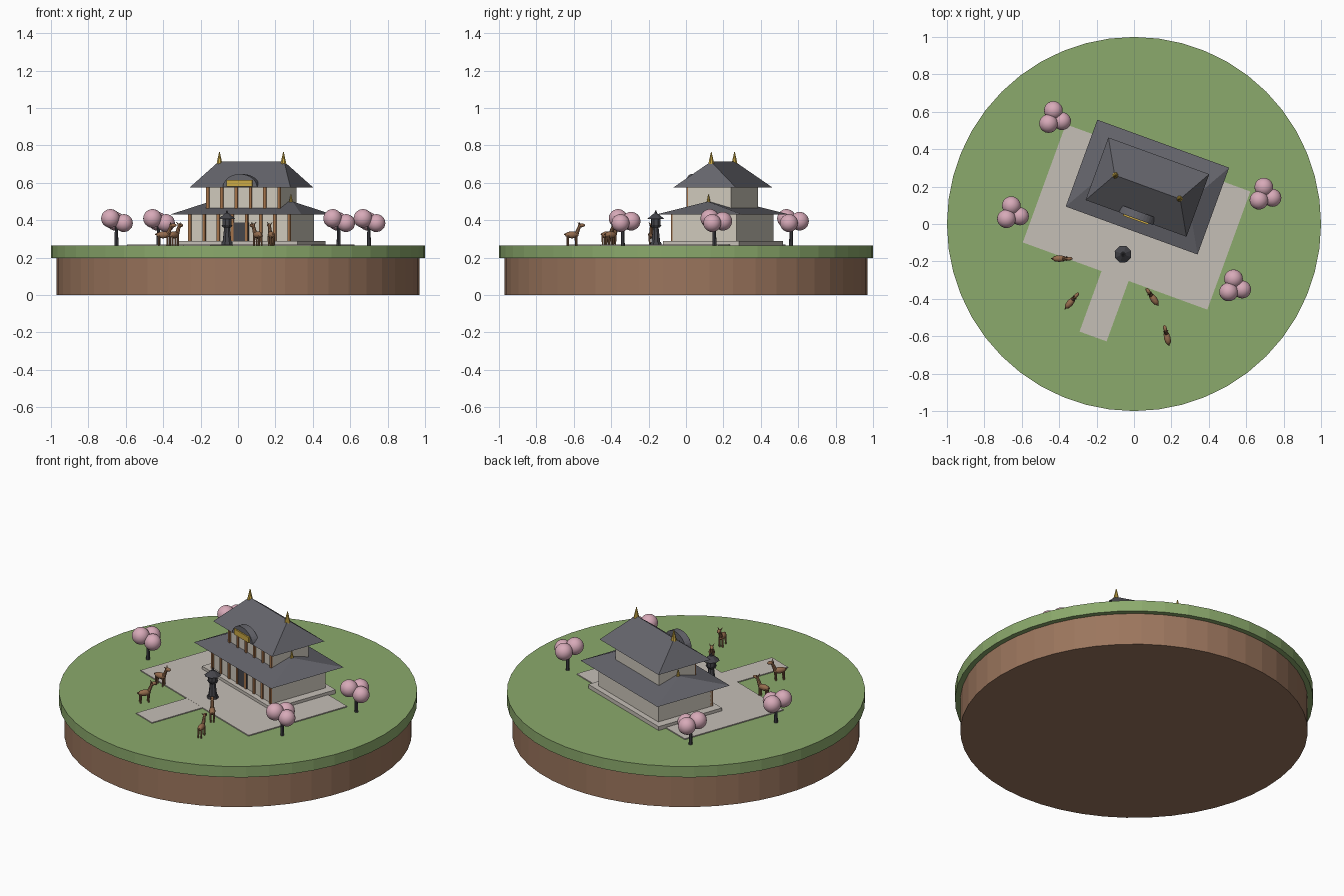
import bpy, bmesh
from math import radians, pi, cos, sin
from mathutils import Matrix, Vector

cube = bpy.data.objects.get("Cube")
if cube:
    bpy.data.objects.remove(cube)


def material(name, *rgb):
    m = bpy.data.materials.new(name)
    m.use_nodes = True
    m.diffuse_color = (*rgb, 1)
    m.node_tree.nodes["Principled BSDF"].inputs["Base Color"].default_value = (*rgb, 1)
    return m


GRASS = material("grass_green", .26, .40, .15)
SOIL = material("soil_brown", .33, .18, .11)
STONE = material("pale_stone", .56, .52, .47)
WALL = material("cream_plaster", .62, .58, .50)
ROOF = material("slate_grey", .13, .13, .15)
GOLD = material("gold", .60, .40, .06)
PINK = material("blossom_pink", .68, .40, .48)
WOOD = material("post_wood", .37, .17, .07)
DARK = material("dark_grey", .06, .06, .07)
FUR = material("fur_brown", .30, .15, .075)


def move(x, y, z=0):
    return Matrix.Translation((x, y, z))


def turn(degrees):
    return Matrix.Rotation(radians(degrees), 4, 'Z')


# Shape helpers: each adds one solid to a bmesh
def box(bm, x, y, z0, z1, hx, hy):
    bmesh.ops.create_cube(bm, size=1, matrix=move(x, y, (z0 + z1) / 2)
                          @ Matrix.Diagonal((2 * hx, 2 * hy, z1 - z0, 1)))


def cone(bm, x, y, z0, z1, r0, r1, sides=8):
    bmesh.ops.create_cone(bm, cap_ends=True, segments=sides, radius1=r0, radius2=r1,
                          depth=z1 - z0, matrix=move(x, y, (z0 + z1) / 2))


def ball(bm, x, y, z, rx, ry, rz, detail=2):
    bmesh.ops.create_icosphere(bm, subdivisions=detail, radius=1,
                               matrix=move(x, y, z) @ Matrix.Diagonal((rx, ry, rz, 1)))


def limb(bm, a, b, r0, r1):
    a, b = Vector(a), Vector(b)
    d = b - a
    bmesh.ops.create_cone(bm, cap_ends=True, segments=8, radius1=r0, radius2=r1, depth=d.length,
                          matrix=Matrix.Translation((a + b) / 2)
                          @ d.to_track_quat('Z', 'Y').to_matrix().to_4x4())


def hip(bm, hx, hy, ridge, z0, z1):
    box(bm, 0, 0, z0, z1, hx, hy)
    for v in bm.verts:
        if v.co.z > (z0 + z1) / 2:
            v.co.x = ridge if v.co.x > 0 else -ridge
            v.co.y = 0
    bmesh.ops.remove_doubles(bm, verts=bm.verts, dist=1e-5)


def part(name, mat, build, place=Matrix(), smooth=False):
    bm = bmesh.new()
    build(bm)
    bmesh.ops.dissolve_degenerate(bm, edges=bm.edges, dist=1e-6)
    bmesh.ops.recalc_face_normals(bm, faces=bm.faces)
    bm.transform(place)
    mesh = bpy.data.meshes.new(name)
    for f in bm.faces:
        f.smooth = smooth
    bm.to_mesh(mesh)
    bm.free()
    mesh.materials.append(mat)
    ob = bpy.data.objects.new(name, mesh)
    bpy.context.collection.objects.link(ob)
    return ob


GROUND = .264
SITE = turn(-20)
TEMPLE = SITE @ move(0, .21)

# Round island
part("soil_base", SOIL, lambda bm: cone(bm, 0, 0, 0, .2, .97, .97, 48))
part("grass_disc", GRASS, lambda bm: cone(bm, 0, 0, .197, GROUND, 1, 1, 48))

# Paving
part("courtyard", STONE, lambda bm: box(bm, 0, .04, .255, .27, .525, .336), SITE)
part("path", STONE, lambda bm: box(bm, 0, -.465, .255, .2695, .077, .175), SITE)

# Hall body
part("platform", STONE, lambda bm: box(bm, 0, 0, .26, .288, .342, .216), TEMPLE)
part("lower_walls", WALL, lambda bm: box(bm, 0, 0, .285, .435, .29, .182), TEMPLE)
part("upper_walls", WALL, lambda bm: box(bm, 0, 0, .43, .58, .211, .122), TEMPLE)
part("door", DARK, lambda bm: box(bm, 0, -.184, .288, .388, .052, .004), TEMPLE)


def post_row(count, span, y, z0, z1):
    def build(bm):
        for i in range(count):
            box(bm, span * (2 * i / (count - 1) - 1), y, z0, z1, .008, .008)
    return build


part("lower_posts", WOOD, post_row(8, .282, -.183, .288, .432), TEMPLE)
part("upper_posts", WOOD, post_row(6, .203, -.123, .45, .576), TEMPLE)

# Hipped roofs with ridge finials
part("lower_roof", ROOF, lambda bm: hip(bm, .375, .247, .235, .43, .5), TEMPLE)
part("upper_roof", ROOF, lambda bm: hip(bm, .287, .178, .186, .575, .714), TEMPLE)


def finials(x, z0, z1, r):
    def build(bm):
        for side in (-1, 1):
            cone(bm, side * x, 0, z0, z1, r, .002)
    return build


part("lower_finials", GOLD, finials(.225, .49, .537, .012), TEMPLE)
part("upper_finials", GOLD, finials(.182, .70, .765, .017), TEMPLE)


# Curved gable over the entrance
def arch(bm):
    steps = 16
    face = bm.faces.new([bm.verts.new((.097 * cos(pi * i / steps), -.18,
                                       .577 + .07 * sin(pi * i / steps)))
                         for i in range(steps + 1)])
    out = bmesh.ops.extrude_face_region(bm, geom=[face])["geom"]
    bmesh.ops.translate(bm, vec=(0, .042, 0),
                        verts=[g for g in out if isinstance(g, bmesh.types.BMVert)])


part("curved_gable", ROOF, arch, TEMPLE)
part("gable_panel", GOLD, lambda bm: box(bm, 0, -.184, .58, .614, .072, .0045), TEMPLE)


# Standing lantern
def lantern(bm):
    cone(bm, 0, 0, .265, .285, .034, .03)
    cone(bm, 0, 0, .285, .36, .025, .016)
    cone(bm, 0, 0, .36, .374, .022, .032)
    cone(bm, 0, 0, .374, .41, .026, .026)
    cone(bm, 0, 0, .408, .436, .047, .012)
    cone(bm, 0, 0, .434, .452, .009, .003)


part("lantern", DARK, lantern, SITE @ move(0, -.172))


# Blossom trees
def trunk(bm):
    cone(bm, 0, 0, GROUND - .004, .375, .011, .008)


def blossom(bm):
    ball(bm, -.032, -.025, .41, .05, .05, .05, 3)
    ball(bm, .04, -.012, .385, .048, .048, .048, 3)
    ball(bm, -.006, .045, .395, .05, .05, .05, 3)


for i, (x, y) in enumerate([(-.425, .562), (-.65, .053), (.70, .152), (.538, -.338)], 1):
    part(f"tree_trunk_{i}", DARK, trunk, move(x, y))
    part(f"tree_blossom_{i}", PINK, blossom, move(x, y), smooth=True)


# Deer, facing local +x
def deer(bm):
    ball(bm, 0, 0, .322, .038, .018, .019)
    limb(bm, (.024, 0, .325), (.044, 0, .372), .012, .008)
    ball(bm, .052, 0, .373, .02, .01, .011)
    limb(bm, (-.034, 0, .328), (-.043, 0, .322), .005, .002)
    for side in (-1, 1):
        limb(bm, (.042, side * .006, .378), (.036, side * .014, .39), .004, .001)
        for x in (-.023, .023):
            cone(bm, x, side * .009, GROUND - .002, .318, .0045, .006)


herd = [(-.40, -.185, 0), (-.342, -.422, 50), (.106, -.402, 125), (.178, -.61, 103)]
for i, (x, y, angle) in enumerate(herd, 1):
    part(f"deer_{i}", FUR, deer, move(x, y) @ turn(angle), smooth=True)

# Keep hard edges on the smooth parts
bpy.ops.object.select_all(action='DESELECT')
for ob in bpy.context.collection.objects:
    if ob.name.startswith(("deer", "tree_blossom")):
        ob.select_set(True)
        bpy.context.view_layer.objects.active = ob
bpy.ops.object.shade_smooth_by_angle(angle=radians(40))
